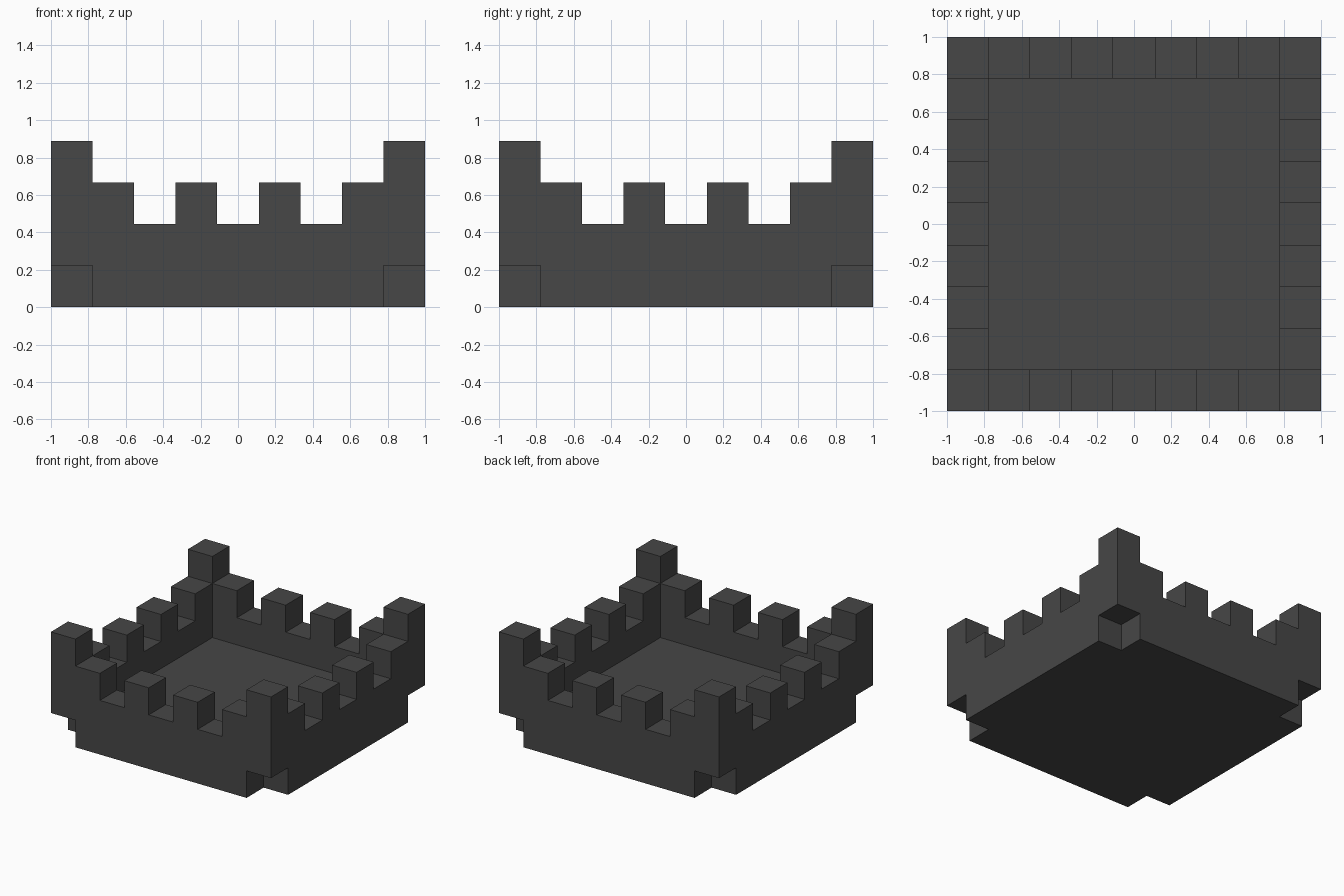
import bpy, bmesh, math
from mathutils import Matrix, Vector

cube = bpy.data.objects.get("Cube")
if cube:
    bpy.data.objects.remove(cube, do_unlink=True)

U = 2 / 9          # one block
IN, OUT = 3.5 * U, 4.5 * U   # inner and outer face of the walls

stone = bpy.data.materials.new("dark grey stone")
stone.use_nodes = True
colour = (0.063, 0.063, 0.063, 1)
stone.diffuse_color = colour
stone.node_tree.nodes["Principled BSDF"].inputs["Base Color"].default_value = colour


def finish(name, bm):
    bmesh.ops.recalc_face_normals(bm, faces=bm.faces)
    mesh = bpy.data.meshes.new(name)
    bm.to_mesh(mesh)
    bm.free()
    mesh.materials.append(stone)
    obj = bpy.data.objects.new(name, mesh)
    bpy.context.collection.objects.link(obj)
    return obj


def box(name, lo, hi):
    lo, hi = Vector(lo), Vector(hi)
    bm = bmesh.new()
    bmesh.ops.create_cube(bm, size=1, matrix=Matrix.Translation((lo + hi) / 2)
                          @ Matrix.Diagonal((*(hi - lo), 1)))
    return finish(name, bm)


def wall(name, turn):
    # Crenellated outline: merlons on every second block, extruded one block deep
    outline = [(IN, 0), (-IN, 0)]
    for i in range(7):
        z = (3 if i % 2 == 0 else 2) * U
        outline += [(-IN + i * U, z), (-IN + (i + 1) * U, z)]
    bm = bmesh.new()
    face = bm.faces.new([bm.verts.new((x, -OUT, z)) for x, z in outline])
    ext = bmesh.ops.extrude_face_region(bm, geom=[face], use_keep_orig=True)
    moved = [v for v in ext["geom"] if isinstance(v, bmesh.types.BMVert)]
    bmesh.ops.translate(bm, verts=moved, vec=(0, U, 0))
    bmesh.ops.rotate(bm, verts=bm.verts, cent=(0, 0, 0),
                     matrix=Matrix.Rotation(turn, 3, 'Z'))
    return finish(name, bm)


# Floor slab between the walls
box("floor", (-IN, -IN, 0), (IN, IN, U))

# Four battlement walls
for i, side in enumerate(("front", "left", "back", "right")):
    wall(side + "_wall", i * math.pi / 2)

# Corner towers, raised one block off the ground
for sx, xname in ((1, "left"), (-1, "right")):
    for sy, yname in ((-1, "front"), (1, "back")):
        xs = sorted((sx * IN, sx * OUT))
        ys = sorted((sy * IN, sy * OUT))
        box(f"{yname}_{xname}_tower", (xs[0], ys[0], U), (xs[1], ys[1], 4 * U))
